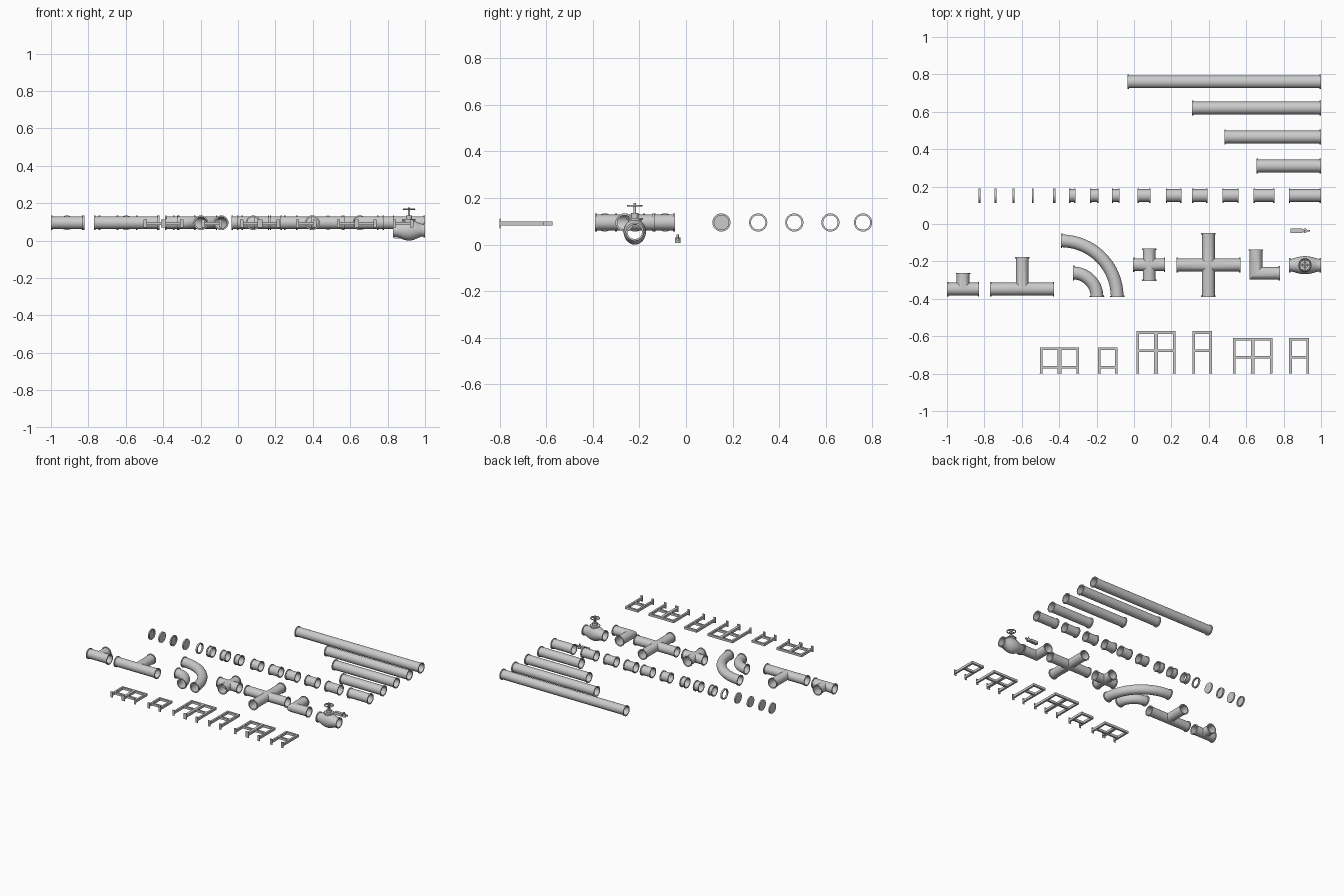
import bpy, bmesh, math
from mathutils import Vector, Matrix

if "Cube" in bpy.data.objects:
    bpy.data.objects.remove(bpy.data.objects["Cube"])

SEG = 32
R_OUT, R_IN, R_FL, FL = 0.034, 0.031, 0.039, 0.007
ZC = 0.095


def finish(name, bm, angle=35):
    bmesh.ops.remove_doubles(bm, verts=bm.verts, dist=1e-5)
    bmesh.ops.recalc_face_normals(bm, faces=bm.faces)
    me = bpy.data.meshes.new(name)
    bm.to_mesh(me)
    bm.free()
    ob = bpy.data.objects.new(name, me)
    bpy.context.collection.objects.link(ob)
    bpy.ops.object.select_all(action='DESELECT')
    ob.select_set(True)
    bpy.context.view_layer.objects.active = ob
    bpy.ops.object.shade_smooth_by_angle(angle=math.radians(angle))
    return ob


def skin(bm, rings, closed=False):
    rows = [[bm.verts.new(p) for p in r] for r in rings]
    n = len(rows)
    for i in range(n if closed else n - 1):
        a, b = rows[i], rows[(i + 1) % n]
        for j in range(len(a)):
            k = (j + 1) % len(a)
            bm.faces.new((a[j], a[k], b[k], b[j]))


def box(bm, lo, hi):
    lo, hi = Vector(lo), Vector(hi)
    m = Matrix.Translation((lo + hi) / 2) @ Matrix.Diagonal((*(hi - lo), 1))
    bmesh.ops.create_cube(bm, size=1, matrix=m)


def cyl(bm, c, r, z0, z1, seg=24):
    bmesh.ops.create_cone(bm, cap_ends=True, segments=seg, radius1=r, radius2=r, depth=z1 - z0,
                          matrix=Matrix.Translation((c[0], c[1], (z0 + z1) / 2)))


ANG = [2 * math.pi * i / SEG for i in range(SEG)]
DIRS = {'E': (1, 0), 'N': (0, 1), 'W': (-1, 0), 'S': (0, -1)}


def fitting(name, x, y, **arms):
    """Flanged hollow arms leaving one centre, mitred where they meet."""
    bm = bmesh.new()
    order = 'ENWS'
    for key, length in arms.items():
        i = order.index(key)
        left, opp, right = (order[(i + k) % 4] in arms for k in (1, 2, 3))
        d = Vector((*DIRS[key], 0))
        side = Vector((-d.y, d.x, 0))

        def ring(r, dist=None):
            pts = []
            for a in ANG:
                u = r * math.cos(a)
                t = dist
                if t is None:
                    t = abs(u) if (left if u > 0 else right) else (0 if opp else -abs(u))
                pts.append(Vector((x, y, ZC)) + d * t + side * u + Vector((0, 0, r * math.sin(a))))
            return pts
        skin(bm, [ring(R_IN), ring(R_IN, length), ring(R_FL, length), ring(R_FL, length - FL),
                  ring(R_OUT, length - FL), ring(R_OUT)])
    return finish(name, bm)


def pipe(name, x0, x1, y):
    h = (x1 - x0) / 2
    fitting(name, (x0 + x1) / 2, y, E=h, W=h)


def lathe_x(name, x, y, z, prof, closed=False, sz=lambda r: r):
    """Revolve (x, radius) pairs about an x axis."""
    bm = bmesh.new()
    skin(bm, [[Vector((x + px, y + r * math.cos(a), z + sz(r) * math.sin(a))) for a in ANG]
              for px, r in prof], closed)
    return finish(name, bm)


def bend(name, cx, cy, rad):
    bm = bmesh.new()
    end, fa = math.pi / 2, FL / rad
    n = 20
    sec = [(0, R_FL), (fa, R_FL)]
    sec += [(fa + (end - 2 * fa) * i / n, R_OUT) for i in range(n + 1)]
    sec += [(end - fa, R_FL), (end, R_FL)]
    sec += [(end * (1 - i / n), R_IN) for i in range(n + 1)]
    skin(bm, [[Vector((cx + (rad + r * math.cos(a)) * math.cos(t),
                       cy + (rad + r * math.cos(a)) * math.sin(t), ZC + r * math.sin(a)))
               for a in ANG] for t, r in sec], True)
    finish(name, bm)


# Long straight pipes
for i, (x0, y) in enumerate([(-0.035, 0.76), (0.31, 0.62), (0.483, 0.465), (0.655, 0.31), (0.828, 0.152)]):
    pipe(f"long_pipe_{i}", x0, 1.0, y)

# Short pipe spacers
for i, (x0, x1) in enumerate([(0.64, 0.75), (0.472, 0.56), (0.31, 0.393), (0.17, 0.253), (0.02, 0.088),
                              (-0.118, -0.077), (-0.235, -0.19), (-0.347, -0.314)]):
    pipe(f"short_pipe_{i}", x0, x1, 0.152)

# Gasket ring and end caps
lathe_x("gasket_ring", -0.427, 0.152, ZC,
        [(-.006, R_IN), (.006, R_IN), (.006, R_FL), (-.006, R_FL)], True)
for i, x in enumerate([-0.541, -0.645, -0.741, -0.827]):
    p = [(-.005, 0), (-.005, R_FL), (.005, R_FL)]
    p += [(.005, R_IN), (-.001, R_IN), (-.001, 0)] if i % 2 else [(.005, 0)]
    lathe_x(f"end_cap_{i}", x, 0.152, ZC, p)

# Tees, crosses, elbow and bends
fitting("small_tee", -0.914, -0.348, E=.086, W=.086, N=.087)
fitting("large_tee", -0.598, -0.348, E=.171, W=.171, N=.171)
fitting("small_cross", 0.081, -0.218, E=.086, W=.086, N=.086, S=.086)
fitting("large_cross", 0.398, -0.219, E=.171, W=.171, N=.171, S=.171)
fitting("mitred_elbow", 0.652, -0.264, E=.128, N=.128)
bend("large_bend", -0.39, -0.39, 0.30)
bend("small_bend", -0.326, -0.39, 0.128)

# Valve body
VX, VY, VZ = 0.914, -0.22, 0.055
prof = [(-.086, R_IN), (-.086, R_FL), (-.078, R_FL), (-.078, R_OUT)]
prof += [(-.07 + .14 * i / 14, R_OUT + .014 * math.sin(math.pi * i / 14)) for i in range(15)]
prof += [(.078, R_OUT), (.078, R_FL), (.086, R_FL), (.086, R_IN)]
lathe_x("valve_body", VX, VY, VZ, prof, True, lambda r: r + max(0, r - .04) * .9)

# Valve bonnet, stem and hand wheel
bm = bmesh.new()
cyl(bm, (VX, VY), .030, .085, .108)
cyl(bm, (VX, VY), .036, .108, .114)
cyl(bm, (VX, VY), .016, .114, .135)
cyl(bm, (VX, VY), .006, .135, .178, 12)
finish("valve_bonnet", bm)
bm = bmesh.new()
skin(bm, [[Vector((VX + (.030 + .004 * math.cos(b)) * math.cos(a),
                   VY + (.030 + .004 * math.cos(b)) * math.sin(a), .167 + .004 * math.sin(b)))
           for b in [k * math.pi / 4 for k in range(8)]] for a in ANG], True)
box(bm, (VX - .03, VY - .003, .165), (VX + .03, VY + .003, .169))
box(bm, (VX - .003, VY - .03, .165), (VX + .003, VY + .03, .169))
finish("hand_wheel", bm, 50)

# Loose lever handle
bm = bmesh.new()
box(bm, (.837, -.048, .010), (.900, -.024, .030))
box(bm, (.895, -.041, .018), (.942, -.031, .028))
cyl(bm, (.914, -.036), .012, .008, .030, 16)
cyl(bm, (.914, -.036), .005, .030, .044, 12)
finish("lever_handle", bm)


def stand(name, x0, x1, top, cross, wide):
    """Flat-lying pipe stand: posts with foot plates, a top rail and a cross rail."""
    bm = bmesh.new()
    w, h, z = .014, .009, .091
    posts = [x0 + w / 2, x1 - w / 2] + ([(x0 + x1) / 2] if wide else [])
    for i, px in enumerate(posts):
        pw = w * (1.5 if i == 2 else 1)
        box(bm, (px - pw / 2, -.797, z - h), (px + pw / 2, top, z + h))
        box(bm, (px - pw * .6, -.8, z - .022), (px + pw * .6, -.796, z + .022))
    for y in (top - w, cross - w / 2):
        box(bm, (x0 + .001, y, z - h * .95), (x1 - .001, y + w, z + h * .95))
    finish(name, bm)


# Three stand heights, each wide and narrow
for i, (a, b, c, d, top, cross) in enumerate([(-.503, -.294, -.193, -.087, -.66, -.765),
                                              (.013, .222, .312, .417, -.573, -.677),
                                              (.53, .74, .83, .936, -.61, -.712)]):
    stand(f"wide_stand_{i}", a, b, top, cross, True)
    stand(f"narrow_stand_{i}", c, d, top, cross, False)
